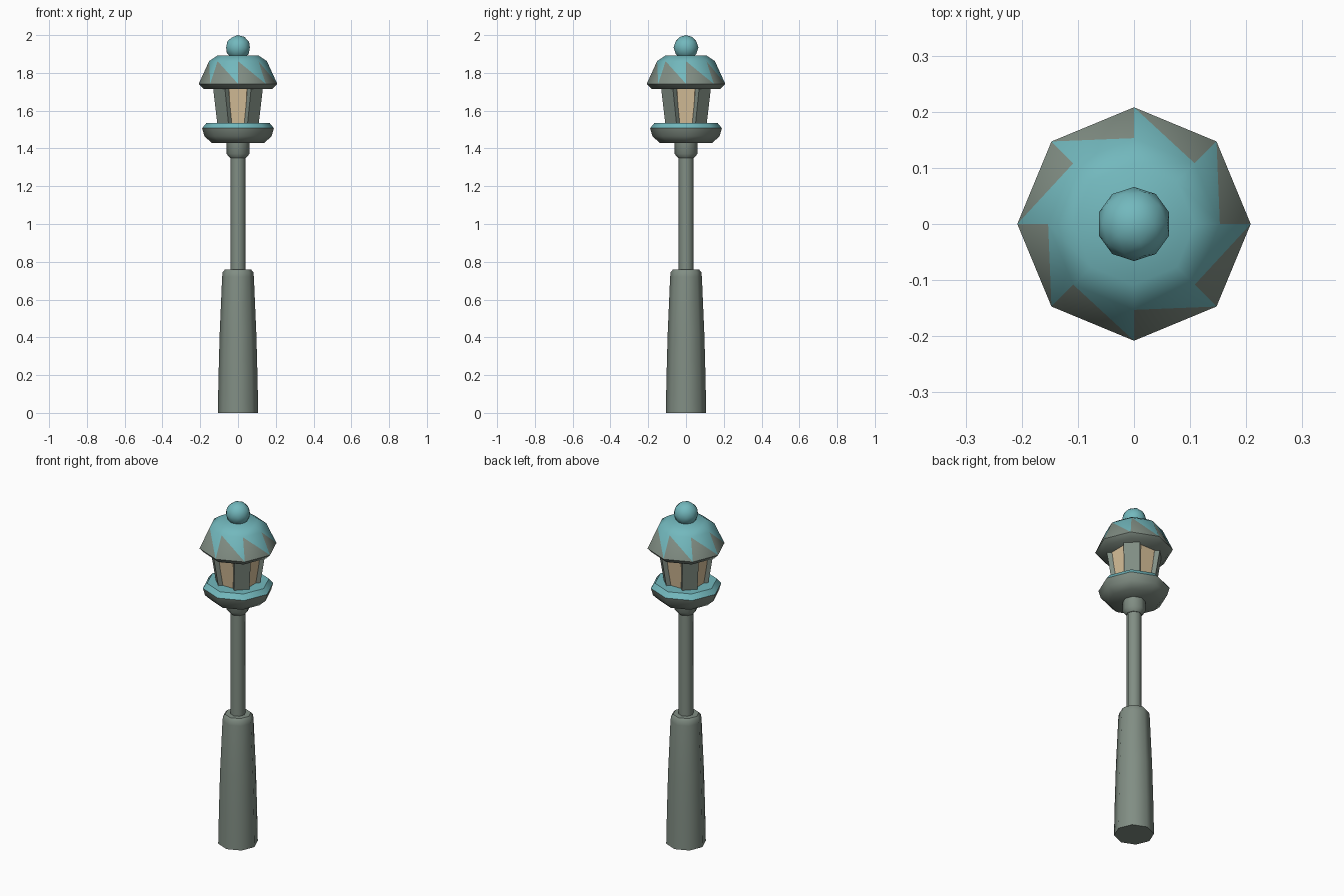
import bpy, bmesh, math
from math import cos, sin, pi

if "Cube" in bpy.data.objects:
    bpy.data.objects.remove(bpy.data.objects["Cube"])


def material(name, rgb):
    m = bpy.data.materials.new(name)
    m.diffuse_color = (*rgb, 1)
    m.use_nodes = True
    m.node_tree.nodes["Principled BSDF"].inputs["Base Color"].default_value = m.diffuse_color
    return m


GREY = material("grey_green_metal", (0.22, 0.27, 0.23))
TEAL = material("teal_paint", (0.17, 0.48, 0.51))
CREAM = material("cream_glass", (0.70, 0.54, 0.33))


def finish(bm, name, mats, angle=50):
    bmesh.ops.recalc_face_normals(bm, faces=bm.faces)
    me = bpy.data.meshes.new(name)
    bm.to_mesh(me)
    bm.free()
    for m in mats:
        me.materials.append(m)
    ob = bpy.data.objects.new(name, me)
    bpy.context.collection.objects.link(ob)
    bpy.ops.object.select_all(action='DESELECT')
    ob.select_set(True)
    bpy.context.view_layer.objects.active = ob
    bpy.ops.object.shade_smooth_by_angle(angle=math.radians(angle))
    return ob


def lathe(name, profile, mats, teal_from=None, zigzag=None, turn=0.0, angle=50):
    """Eight-sided turned solid from (radius, z) points, listed bottom to top.
    Bands from index teal_from up use the second material; the zigzag band
    is split diagonally into one triangle of each colour."""
    bm = bmesh.new()
    n = 8
    rings = [[bm.verts.new((r * cos(2 * pi * i / n + turn), r * sin(2 * pi * i / n + turn), z))
              for i in range(n)] for r, z in profile]
    last = len(rings) - 1
    for k in range(last):
        a, b = rings[k], rings[k + 1]
        for i in range(n):
            j = (i + 1) % n
            if k == zigzag:
                bm.faces.new((a[i], a[j], b[i]))
                bm.faces.new((a[j], b[j], b[i])).material_index = 1
            else:
                f = bm.faces.new((a[i], a[j], b[j], b[i]))
                f.material_index = int(teal_from is not None and k >= teal_from)
    bm.faces.new(rings[0][::-1])
    bm.faces.new(rings[-1]).material_index = int(teal_from is not None)
    return finish(bm, name, mats, angle)


# Post: tapered base, slim pole and collar
lathe("tapered_base", [(0.107, 0), (0.103, 0.2), (0.097, 0.42), (0.084, 0.72),
                       (0.081, 0.745), (0.07, 0.758)], [GREY])
lathe("pole", [(0.04, 0.74), (0.04, 1.37)], [GREY])
lathe("collar", [(0.043, 1.35), (0.061, 1.372), (0.061, 1.44)], [GREY])

# Bowl below the lantern, with a teal rim and top
lathe("lantern_bowl", [(0.14, 1.43), (0.178, 1.465), (0.19, 1.507), (0.167, 1.535)],
      [GREY, TEAL], teal_from=2)

# Glass core, with flat sides facing the axes
c = cos(pi / 8)
lathe("lantern_glass", [(0.092 / c, 1.53), (0.115 / c, 1.73)], [CREAM], turn=pi / 8, angle=20)

# Four thick corner panels on the diagonals
for q in range(4):
    t = pi / 4 + q * pi / 2
    bm = bmesh.new()
    corners = []
    for z, d, w in ((1.53, 0.113, 0.042), (1.73, 0.144, 0.044)):
        for u, v in ((d - 0.04, -w), (d, -w), (d, w), (d - 0.04, w)):
            corners.append(bm.verts.new((u * cos(t) - v * sin(t), u * sin(t) + v * cos(t), z)))
    lo, hi = corners[:4], corners[4:]
    bm.faces.new(lo)
    bm.faces.new(hi)
    for i in range(4):
        j = (i + 1) % 4
        bm.faces.new((lo[i], lo[j], hi[j], hi[i]))
    finish(bm, f"corner_panel_{q + 1}", [GREY], 20)

# Roof with the two-colour zigzag edge
lathe("roof", [(0.183, 1.716), (0.208, 1.742), (0.153, 1.862), (0.108, 1.892)],
      [GREY, TEAL], teal_from=2, zigzag=1)

# Ball finial
bm = bmesh.new()
bmesh.ops.create_icosphere(bm, subdivisions=2, radius=0.066)
bmesh.ops.translate(bm, verts=bm.verts, vec=(0, 0, 1.934))
finish(bm, "ball_finial", [TEAL])
